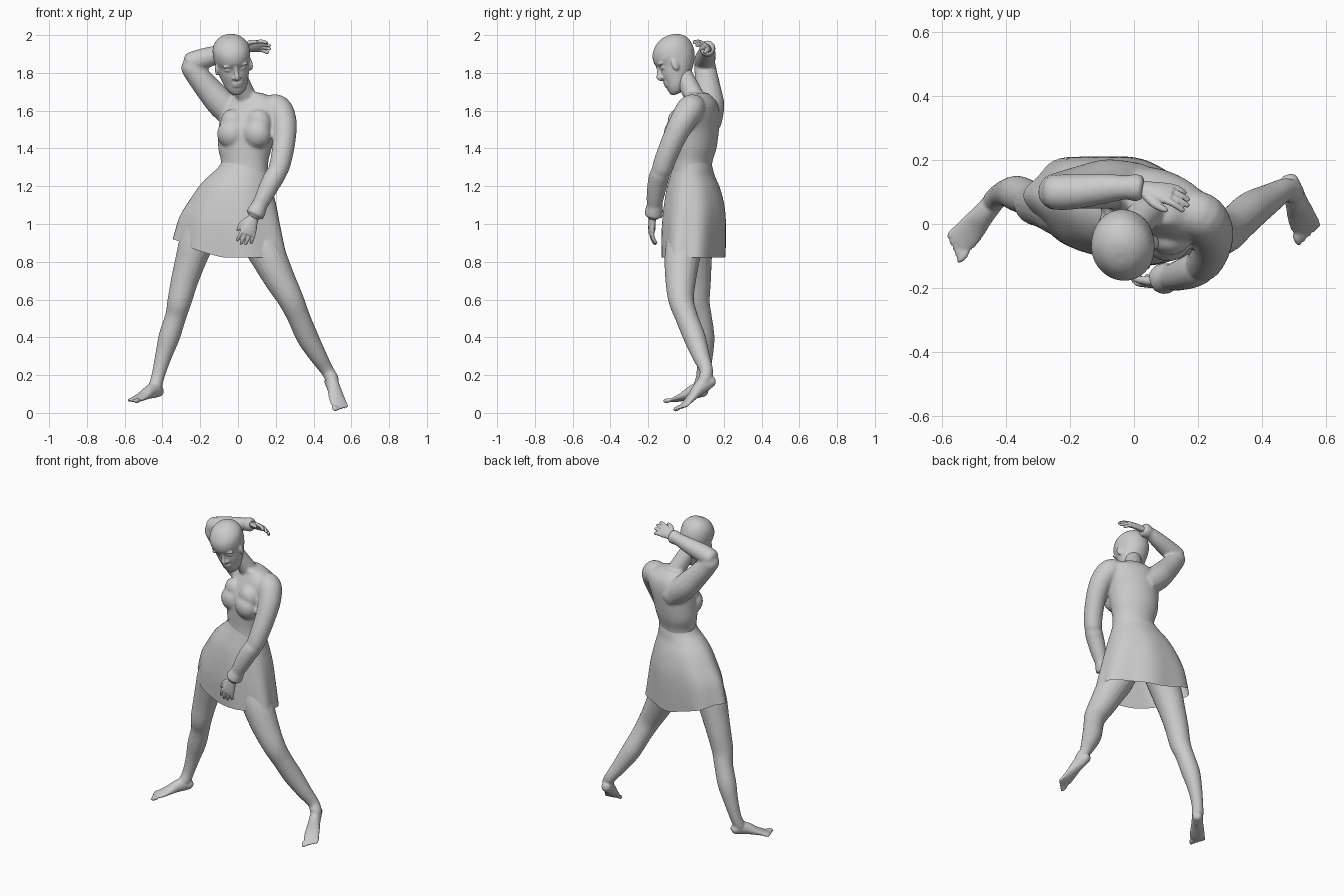
import bpy, bmesh, math
from mathutils import Vector as V, Matrix, Euler


def smooth_path(secs, steps):
    """Catmull-Rom interpolation of section tuples."""
    out = []
    for i in range(len(secs) - 1):
        p0, p1, p2, p3 = (secs[max(0, min(len(secs) - 1, i + k))] for k in (-1, 0, 1, 2))
        for j in range(steps):
            t = j / steps
            out.append([0.5 * (2 * b + (c - a) * t + (2 * a - 5 * b + 4 * c - d) * t * t
                               + (3 * b - a - 3 * c + d) * t ** 3)
                        for a, b, c, d in zip(p0, p1, p2, p3)])
    return out + [list(secs[-1])]


def skin(bm, rings, caps=(True, True)):
    vs = [[bm.verts.new(p) for p in r] for r in rings]
    n = len(vs[0])
    for a, b in zip(vs, vs[1:]):
        for i in range(n):
            bm.faces.new((a[i], a[(i + 1) % n], b[(i + 1) % n], b[i]))
    if caps[0]:
        bm.faces.new(vs[0][::-1])
    if caps[1]:
        bm.faces.new(vs[-1])


def tube(bm, secs, ref=(0, 1, 0), n=16, steps=4):
    """Sections are x, y, z, radius or x, y, z, side radius, up radius."""
    secs = [tuple(s) if len(s) == 5 else tuple(s) + (s[3],) for s in secs]
    pts = smooth_path(secs, steps)
    rings = []
    for i, s in enumerate(pts):
        t = (V(pts[min(i + 1, len(pts) - 1)][:3]) - V(pts[max(i - 1, 0)][:3])).normalized()
        side = V(ref).cross(t).normalized()
        up = t.cross(side)
        rings.append([V(s[:3]) + side * s[3] * math.cos(k * math.tau / n)
                      + up * s[4] * math.sin(k * math.tau / n) for k in range(n)])
    skin(bm, rings)


def level(bm, secs, yaw, n=40, steps=4, caps=(True, True), shape=None):
    """Loft of level ellipses: x, y, z, half width, half depth."""
    rot = Matrix.Rotation(math.radians(yaw), 3, 'Z')
    pts, rings = smooth_path(secs, steps), []
    for i, s in enumerate(pts):
        ring = []
        for k in range(n):
            a = k * math.tau / n
            f, dz = shape(i / (len(pts) - 1), a) if shape else (1, 0)
            ring.append(V(s[:3]) + rot @ V((s[3] * f * math.cos(a), s[4] * f * math.sin(a), dz)))
        rings.append(ring)
    skin(bm, rings, caps)


def ball(bm, loc, size, rot=(0, 0, 0), seg=16):
    m = Matrix.LocRotScale(V(loc), Euler([math.radians(r) for r in rot]), V(size))
    bmesh.ops.create_uvsphere(bm, u_segments=seg, v_segments=seg * 3 // 4, radius=1, matrix=m)


def finish(name, bm, voxel=0, smooth=4):
    """Make the object; a voxel size fuses overlapping volumes into one skin."""
    bmesh.ops.recalc_face_normals(bm, faces=bm.faces)
    me = bpy.data.meshes.new(name)
    bm.to_mesh(me)
    bm.free()
    ob = bpy.data.objects.new(name, me)
    bpy.context.collection.objects.link(ob)
    for p in me.polygons:
        p.use_smooth = True
    if voxel:
        r = ob.modifiers.new("fuse", 'REMESH')
        r.mode, r.voxel_size, r.use_smooth_shade = 'VOXEL', voxel, True
        s = ob.modifiers.new("soften", 'SMOOTH')
        s.factor, s.iterations = .5, smooth
    return ob


def frame(origin, along, up):
    f = V(along).normalized()
    s = f.cross(V(up)).normalized()
    u = s.cross(f)
    return Matrix.Translation(V(origin)) @ Matrix((s, f, u)).transposed().to_4x4()


# Head with face features, built upright then tilted
bm = bmesh.new()
prof = [(-.145, -.080, -.030, .018), (-.135, -.094, -.01, .036), (-.11, -.099, .01, .052),
        (-.08, -.098, .04, .063), (-.04, -.098, .075, .074), (0, -.092, .097, .082),
        (.04, -.101, .106, .087), (.08, -.092, .102, .084), (.11, -.068, .084, .067),
        (.13, -.038, .055, .043), (.138, -.01, .025, .015)]
level(bm, [(0, (f + b) / 2, z, w, (b - f) / 2) for z, f, b, w in prof], 0, n=32)
tube(bm, [(0, -.090, .02, .009), (0, -.100, -.01, .010), (0, -.111, -.035, .012),
          (0, -.097, -.05, .008)], n=10)
for z, h in ((-.072, .007), (-.085, .008)):
    ball(bm, (0, -.094, z), (.025, .010, h))
for sx in (-1, 1):
    ball(bm, (sx * .012, -.099, -.04), (.010, .010, .009))
    ball(bm, (sx * .033, -.077, .0), (.017, .012, .010))
    ball(bm, (sx * .035, -.083, .024), (.026, .012, .008), (0, sx * 8, 0))
    ball(bm, (sx * .078, -.025, -.012), (.011, .020, .034), (-12, 0, sx * 20))
bm.transform(Matrix.Translation((-.03, -.05, 1.857)) @ Euler(
    (math.radians(25), math.radians(-9), math.radians(8))).to_matrix().to_4x4()
    @ Matrix.Diagonal((1.13, 1.1, 1.06, 1)))
finish("head", bm, .005, 3)

# Upper body: bodice, bust, neck and sleeved arms fused together
bm = bmesh.new()
tube(bm, [(.06, .07, 1.6, .06), (.045, .045, 1.67, .054), (.015, .01, 1.74, .052), (-.01, -.02, 1.80, .05)])
level(bm, [(.03, .03, 1.22, .135, .10), (.035, .035, 1.32, .127, .10), (.037, .045, 1.40, .145, .112),
           (.05, .05, 1.50, .157, .12), (.075, .06, 1.58, .17, .11), (.09, .065, 1.635, .16, .092),
           (.075, .065, 1.67, .115, .072), (.055, .055, 1.695, .07, .058)], -20)
for x, y in ((-.035, -.005), (.10, -.05)):
    ball(bm, (x, y, 1.475), (.077, .065, .078), (15, 0, -20), 20)
    ball(bm, (x + .01, y + .015, 1.53), (.07, .06, .08), (15, 0, -20), 20)
arms = [
    [(.02, .12, 1.54, .07), (-.08, .125, 1.63, .078), (-.165, .115, 1.725, .068),
     (-.225, .105, 1.80, .06), (-.25, .10, 1.84, .056), (-.262, .10, 1.865, .037)],
    [(-.285, .10, 1.845, .022), (-.262, .10, 1.85, .052), (-.20, .10, 1.87, .056),
     (-.10, .11, 1.90, .048), (-.02, .115, 1.925, .037), (.03, .112, 1.932, .030)],
    [(-.03, .114, 1.922, .036), (.0, .114, 1.928, .043), (.025, .112, 1.932, .040)],
    [(.15, .05, 1.62, .06), (.21, .025, 1.61, .074), (.243, -.02, 1.54, .068),
     (.245, -.065, 1.45, .061), (.23, -.107, 1.35, .057), (.212, -.13, 1.28, .052), (.20, -.14, 1.25, .03)],
    [(.218, -.128, 1.31, .03), (.207, -.135, 1.275, .052), (.175, -.15, 1.22, .053),
     (.135, -.163, 1.14, .046), (.10, -.170, 1.07, .036), (.08, -.176, 1.03, .030)],
    [(.115, -.165, 1.10, .042), (.10, -.169, 1.07, .048), (.088, -.173, 1.045, .050)],
]
for secs in arms:
    tube(bm, secs)
finish("upper_body", bm, .008, 5)


# Flared skirt, open below, hem lifted on the wide side
def flare(t, a):
    u = math.cos(a)
    return 1 + .035 * t * t * math.sin(7 * a + .6 + math.pi), t * t * .10 * max(0, -u) ** 1.3


bm = bmesh.new()
level(bm, [(.035, .035, 1.325, .124, .097), (.025, .035, 1.29, .137, .106), (.01, .035, 1.25, .158, .117),
           (-.008, .04, 1.18, .195, .14), (-.022, .045, 1.08, .235, .158),
           (-.035, .045, .97, .272, .164), (-.036, .045, .822, .305, .160)],
      -12, n=64, caps=(False, False), shape=flare)
finish("skirt", bm)


# Feet with toes
def foot(bm, heel, along, big):
    tube(bm, [(0, 0, .022, .014, .014), (0, .012, .028, .028, .028), (0, .05, .042, .033, .042),
              (0, .10, .037, .036, .035), (0, .15, .024, .043, .023), (0, .20, .014, .046, .015),
              (0, .225, .012, .037, .011)], (0, 0, 1))
    for i in range(5):
        x = big * (.035 - .0185 * i)
        r = .013 if i == 0 else .010
        ball(bm, (x, .245 - .009 * i, .011), (r, .028, r), seg=10)
    bm.transform(frame(heel, along, (0, 0, 1)))


# Legs fused with their feet
legs = {
    "right_leg": ([(-.10, .05, 1.14, .09), (-.165, .05, 1.02, .10), (-.22, .05, .9, .092), (-.25, .055, .81, .082),
                   (-.283, .06, .7, .072), (-.310, .062, .59, .064), (-.33, .08, .51, .056),
                   (-.365, .095, .40, .056), (-.395, .098, .30, .044), (-.422, .09, .2, .035),
                   (-.438, .073, .14, .035), (-.445, .065, .115, .028)],
                  (-.405, .11, .085), (-.175, -.21, -.035), -1),
    "left_leg": ([(.05, .03, 1.14, .09), (.085, .02, 1.02, .10), (.125, -.005, .9, .10), (.165, -.02, .82, .094),
                  (.22, -.028, .71, .082), (.28, -.026, .60, .068), (.32, .002, .51, .060),
                  (.368, .045, .40, .058), (.425, .08, .30, .046), (.472, .108, .225, .035),
                  (.497, .10, .18, .035), (.505, .09, .15, .028)],
                 (.475, .165, .15), (.075, -.215, -.15), 1),
}
for name, (secs, heel, along, big) in legs.items():
    bm = bmesh.new()
    foot(bm, heel, along, big)
    tube(bm, secs, n=20)
    finish(name, bm, .006, 3)


# Hands with fingers and thumb; local y runs to the fingertips
def hand(name, wrist, along, up, thumb):
    bm = bmesh.new()
    tube(bm, [(0, -.01, 0, .026, .019), (0, .03, 0, .033, .019), (0, .07, 0, .041, .017),
              (0, .098, 0, .036, .012)], (0, 0, 1))
    for i in range(4):
        x = thumb * (.031 - .0205 * i)
        ln = (.065, .075, .07, .052)[i]
        tube(bm, [(x, .08, 0, .011), (x * 1.15, .08 + ln * .5, -.006, .0102),
                  (x * 1.2, .08 + ln * .92, -.022, .009), (x * 1.2, .08 + ln, -.026, .005)],
             (0, 0, 1), n=8, steps=3)
    tube(bm, [(thumb * .02, .015, -.004, .015), (thumb * .045, .05, -.012, .013),
              (thumb * .052, .085, -.02, .010), (thumb * .052, .097, -.022, .005)], (0, 0, 1), n=8, steps=3)
    bm.transform(frame(wrist, along, up))
    finish(name, bm, .004, 2)


hand("left_hand", (.082, -.178, 1.035), (-.065, -.012, -.18), (.15, -1, 0), 1)
hand("right_hand", (.025, .112, 1.932), (.15, -.03, .02), (0, .6, .6), 1)
